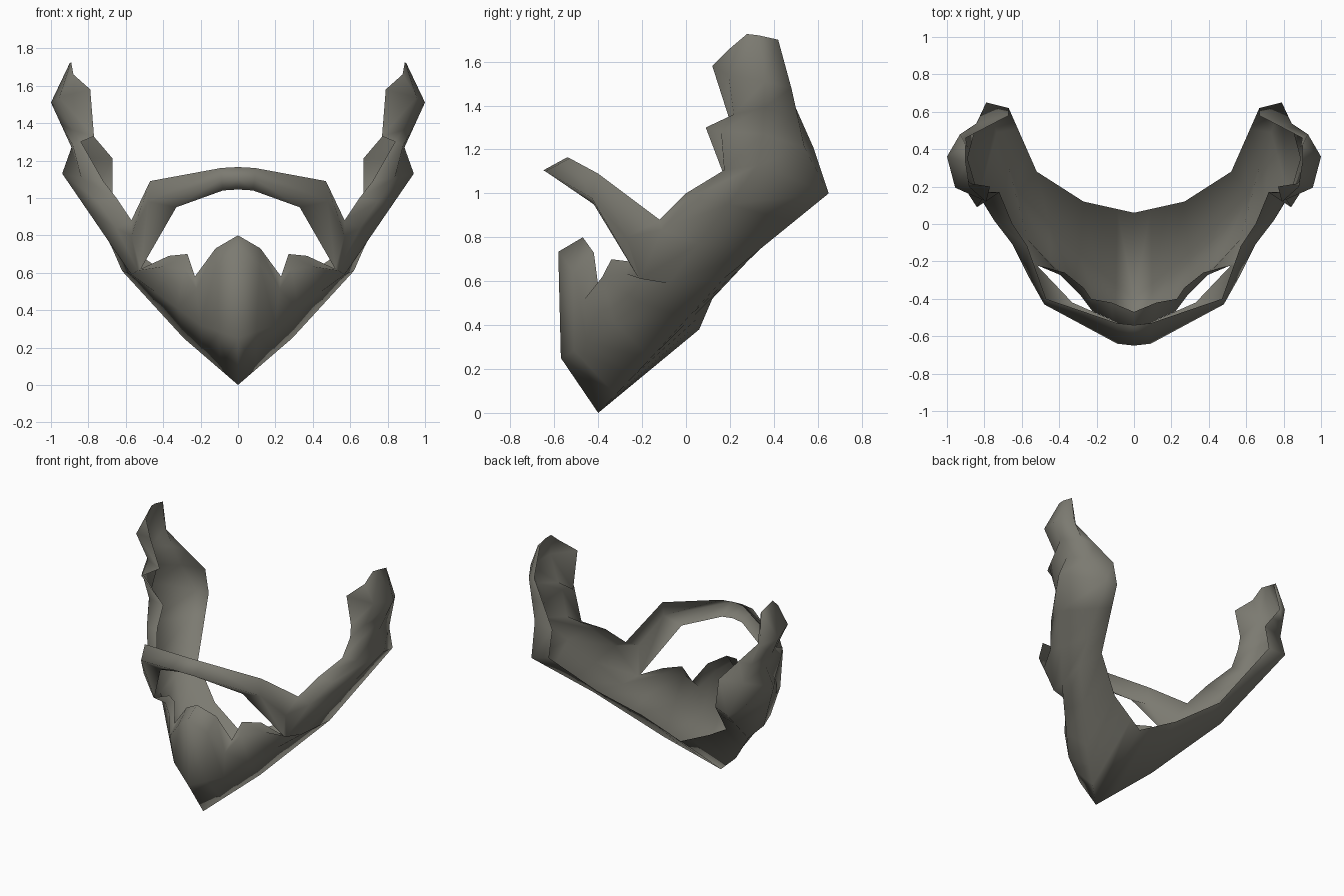
import bpy, bmesh, math
from mathutils import Vector

if "Cube" in bpy.data.objects:
    bpy.data.objects.remove(bpy.data.objects["Cube"])

hair = bpy.data.materials.new("grey olive hair")
hair.diffuse_color = (0.2, 0.195, 0.165, 1)
hair.use_nodes = True
hair.node_tree.nodes["Principled BSDF"].inputs["Base Color"].default_value = hair.diffuse_color

STATIONS = 13  # sections from chin centre to sideburn tip


def rail(keys):
    """Long edge of the beard, straight between the keyed stations."""
    out = []
    stops = sorted(keys)
    for i in range(STATIONS):
        a = max(k for k in stops if k <= i)
        b = min(k for k in stops if k >= i)
        t = (i - a) / (b - a) if b > a else 0
        out.append(Vector(keys[a]).lerp(Vector(keys[b]), t))
    return out


def loft(bm, rows, skip=()):
    """Skin neighbouring rows of vertices with quads."""
    for i in range(len(rows) - 1):
        for j in range(len(rows[i]) - 1):
            if (i, j) not in skip:
                bm.faces.new((rows[i][j], rows[i][j + 1],
                              rows[i + 1][j + 1], rows[i + 1][j]))


# Jagged upper edge: chin tuft, lip notch, cheek, sideburn steps
upper = [Vector(p) for p in (
    (0, -.47, .80), (.12, -.42, .73), (.23, -.40, .58), (.27, -.34, .70),
    (.37, -.26, .69), (.52, -.22, .62), (.57, -.12, .88), (.65, 0, 1),
    (.72, .17, 1.09), (.84, .09, 1.3), (.77, .2, 1.33), (.79, .12, 1.58),
    (.88, .2, 1.66))]
cheek = rail({0: (0, -.57, .25), 2: (.2, -.45, .32), 5: (.57, -.08, .59),
              8: (.94, .33, 1.13), 9: (.89, .35, 1.27),
              11: (1, .36, 1.51), 12: (.9, .33, 1.72)})
jaw = rail({0: (0, -.4, 0), 3: (.29, -.16, .25), 5: (.62, .17, .61),
            8: (.79, .65, 1), 9: (.84, .54, 1.21), 11: (.93, .48, 1.48),
            12: (.9, .42, 1.7)})
throat = rail({0: (0, .06, .38), 3: (.27, .12, .52), 5: (.52, .28, .69),
               8: (.67, .62, 1.02), 9: (.67, .58, 1.21),
               11: (.9, .46, 1.48), 12: (.89, .41, 1.69)})


def panel(i):
    """Bulging line just below the upper edge."""
    x = upper[i].x
    if x < .35:      # chin tuft swells forward
        p = upper[i].lerp(cheek[i], .12 + .6 * x)
        p.y -= .1 * (1 - x / .5)
    elif x < .55:    # mouth corner stays close to the edge
        p = upper[i].lerp(cheek[i], .3)
        p.y -= .03
    elif i < 9:      # cheek wraps outward
        p = upper[i].lerp(cheek[i], .4) + Vector((.03, -.06, 0))
    elif i < 11:     # step in the sideburn stays flush
        p = upper[i].lerp(cheek[i], .5) + Vector((.02, -.06, 0))
    elif i == 11:
        p = upper[i].lerp(cheek[i], .6) + Vector((.04, -.07, 0))
    else:            # sideburn tip
        p = upper[i].lerp(cheek[i], .6) + Vector((0, 0, .03))
    return p


bm = bmesh.new()
beard = [[bm.verts.new(p) for p in (upper[i], panel(i), cheek[i], jaw[i], throat[i])]
         for i in range(STATIONS)]
loft(bm, beard, skip={(5, 0)})

# Moustache: top edge, front ridge, bottom edge
near_nose = [(.09, -.53, 1.16), (.09, -.64, 1.1), (.08, -.53, 1.04)]
bend = [(.47, -.4, 1.09), (.48, -.43, .98), (.33, -.42, .95)]
centre = [(0, y - .01, z + .005) for x, y, z in near_nose]
lip = [[bm.verts.new(p) for p in row] for row in (centre, near_nose, bend)]

# It grows out of the cheek between stations 5 and 6
ridge = bm.verts.new((.57, -.27, .8))
root = [beard[5][0], beard[5][1], beard[6][1], beard[6][0]]
lip.append([root[3], ridge, root[0]])
loft(bm, lip)
for a, b in zip(root, root[1:]):
    bm.faces.new((a, b, ridge))

bmesh.ops.recalc_face_normals(bm, faces=bm.faces)
mesh = bpy.data.meshes.new("beard")
bm.to_mesh(mesh)
bm.free()
mesh.materials.append(hair)
obj = bpy.data.objects.new("beard_and_moustache", mesh)
bpy.context.collection.objects.link(obj)

# Mirror to the other side of the face
mirror = obj.modifiers.new("mirror", 'MIRROR')
mirror.use_axis[0] = True
mirror.use_mirror_merge = True
mirror.merge_threshold = 0.002

# Soft shading across every fold
bpy.context.view_layer.objects.active = obj
obj.select_set(True)
bpy.ops.object.shade_smooth()
